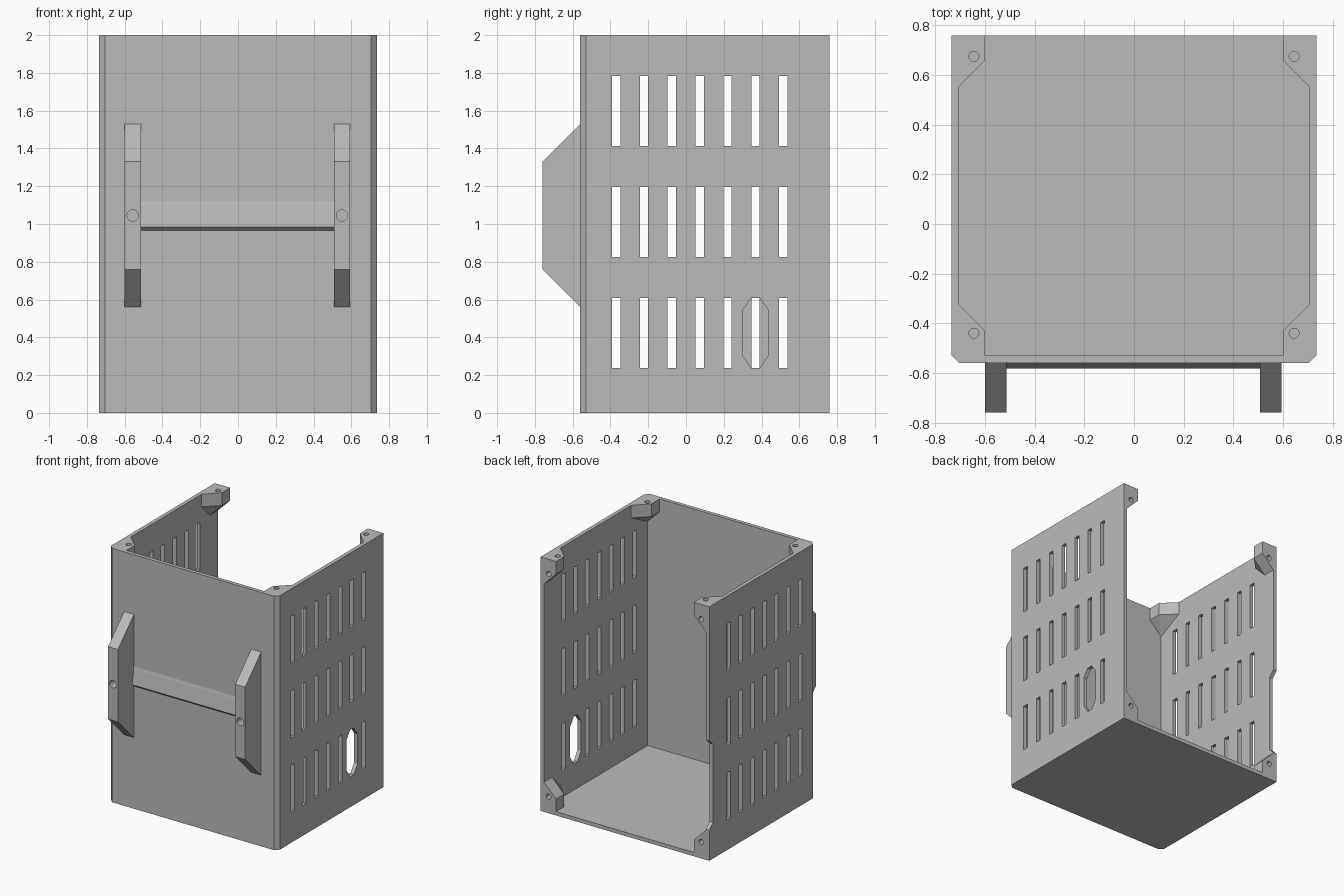
import bpy, bmesh, math
from mathutils import Vector, Matrix

if "Cube" in bpy.data.objects:
    bpy.data.objects.remove(bpy.data.objects["Cube"])

grey = bpy.data.materials.new("light_grey")
grey.diffuse_color = (0.5, 0.5, 0.5, 1)
grey.use_nodes = True
grey.node_tree.nodes["Principled BSDF"].inputs["Base Color"].default_value = grey.diffuse_color


def make(name, bm):
    bmesh.ops.recalc_face_normals(bm, faces=bm.faces)
    me = bpy.data.meshes.new(name)
    bm.to_mesh(me)
    bm.free()
    me.materials.append(grey)
    ob = bpy.data.objects.new(name, me)
    bpy.context.collection.objects.link(ob)
    return ob


def add_prism(bm, profile, axis, a, b):
    """Extrude a 2D profile along an axis from a to b."""
    def pt(p, h):
        return (h, p[0], p[1]) if axis == 'x' else (p[0], p[1], h)
    lo = [bm.verts.new(pt(p, a)) for p in profile]
    hi = [bm.verts.new(pt(p, b)) for p in profile]
    n = len(profile)
    bm.faces.new(lo[::-1])
    bm.faces.new(hi)
    for i in range(n):
        j = (i + 1) % n
        bm.faces.new((lo[i], lo[j], hi[j], hi[i]))


def rect(u0, u1, v0, v1):
    return [(u0, v0), (u1, v0), (u1, v1), (u0, v1)]


def add_drill(bm, pos, r, depth, axis):
    """Cylinder centred on pos, reaching depth to both sides."""
    rot = Matrix.Rotation(math.pi / 2, 4, 'X') if axis == 'y' else Matrix()
    bmesh.ops.create_cone(bm, cap_ends=True, segments=20, radius1=r, radius2=r,
                          depth=2 * depth, matrix=Matrix.Translation(pos) @ rot)


def cut(ob, bm):
    """Subtract the cutter mesh and bake the result."""
    cutter = make("cutter", bm)
    cutter.hide_render = True
    mod = ob.modifiers.new("cut", 'BOOLEAN')
    mod.operation, mod.solver, mod.object = 'DIFFERENCE', 'EXACT', cutter
    bpy.context.view_layer.objects.active = ob
    bpy.ops.object.modifier_apply(modifier=mod.name)
    bpy.data.objects.remove(cutter)


W, F, B, T = 0.735, -0.56, 0.76, 0.03
IN, FI = W - T, F + T

# case: chamfered shell, open at the top and the back
bm = bmesh.new()
add_prism(bm, [(-W, B), (-W, F + T), (-W + T, F), (W - T, F), (W, F + T), (W, B)], 'z', 0, 2)
case = make("case", bm)
bm = bmesh.new()
add_prism(bm, rect(-IN, IN, FI, 1), 'z', T, 2.2)
cut(case, bm)

# ventilation slots through both side walls
bm = bmesh.new()
for z0 in (0.238, 0.825, 1.413):
    for i in range(7):
        y = -0.37 + i * 0.1475
        add_prism(bm, rect(y - 0.022, y + 0.022, z0, z0 + 0.37), 'x', -1, 1)
cut(case, bm)

# long octagonal port in the right wall
bm = bmesh.new()
add_prism(bm, [(0.345, 0.238), (0.39, 0.238), (0.435, 0.305), (0.435, 0.545),
               (0.39, 0.608), (0.345, 0.608), (0.30, 0.545), (0.30, 0.305)], 'x', 0.5, 1)
cut(case, bm)

# cable notch in the back edge of the left wall
bm = bmesh.new()
add_prism(bm, [(0.9, 0.24), (B, 0.24), (B - 0.045, 0.285), (B - 0.045, 0.9),
               (B, 0.945), (0.9, 0.945)], 'x', -1, -0.5)
cut(case, bm)


# corner blocks, tapering into the walls, with screw holes
def corner_block(name, s, pts, drills):
    bm = bmesh.new()
    verts = [bm.verts.new((s * x, y, z)) for x, y, z in pts]
    res = bmesh.ops.convex_hull(bm, input=verts)
    junk = [v for v in res["geom_interior"] + res["geom_unused"] if isinstance(v, bmesh.types.BMVert)]
    bmesh.ops.delete(bm, geom=list(set(junk)), context='VERTS')
    bmesh.ops.dissolve_limit(bm, angle_limit=0.01, verts=bm.verts, edges=bm.edges)
    ob = make(name, bm)
    bm = bmesh.new()
    for pos, axis in drills:
        add_drill(bm, (s * pos[0], pos[1], pos[2]), 0.02, 0.07, axis)
    cut(ob, bm)


back = [(IN, B), (0.60, B), (0.60, 0.66), (IN, 0.555)]
front = [(IN, FI), (0.60, FI), (0.60, -0.43), (IN, -0.325)]
for side, s in (("left", -1), ("right", 1)):
    corner_block(f"{side}_top_back_block", s,
                 [(x, y, z) for x, y in back for z in (1.9, 2)]
                 + [(IN, B, 1.795), (IN, 0.66, 1.795)],
                 [((0.645, 0.675, 2), 'z'), ((0.665, B, 1.885), 'y')])
    corner_block(f"{side}_bottom_back_block", s,
                 [(x, y, z) for x, y in back for z in (T, 0.13)]
                 + [(IN, B, 0.235), (IN, 0.66, 0.235)],
                 [((0.665, B, 0.13), 'y')])
    corner_block(f"{side}_top_front_block", s,
                 [(x, y, z) for x, y in front for z in (1.9, 2)] + [(IN, FI, 1.795)],
                 [((0.645, -0.44, 2), 'z')])

# front bracket: two bevelled arms with a screw hole each
arm = [(F, 0.56), (-0.76, 0.76), (-0.76, 1.33), (F, 1.53)]
for side, x0 in (("left", -0.60), ("right", 0.508)):
    bm = bmesh.new()
    add_prism(bm, arm, 'x', x0, x0 + 0.086)
    ob = make(f"{side}_bracket_arm", bm)
    bm = bmesh.new()
    add_drill(bm, (x0 + 0.043, -0.76, 1.045), 0.03, 0.15, 'y')
    cut(ob, bm)

# sloped rail between the arms
bm = bmesh.new()
add_prism(bm, [(F, 1.12), (F - 0.005, 1.10), (F - 0.023, 0.985), (F, 0.965)], 'x', -0.514, 0.508)
make("bracket_rail", bm)
